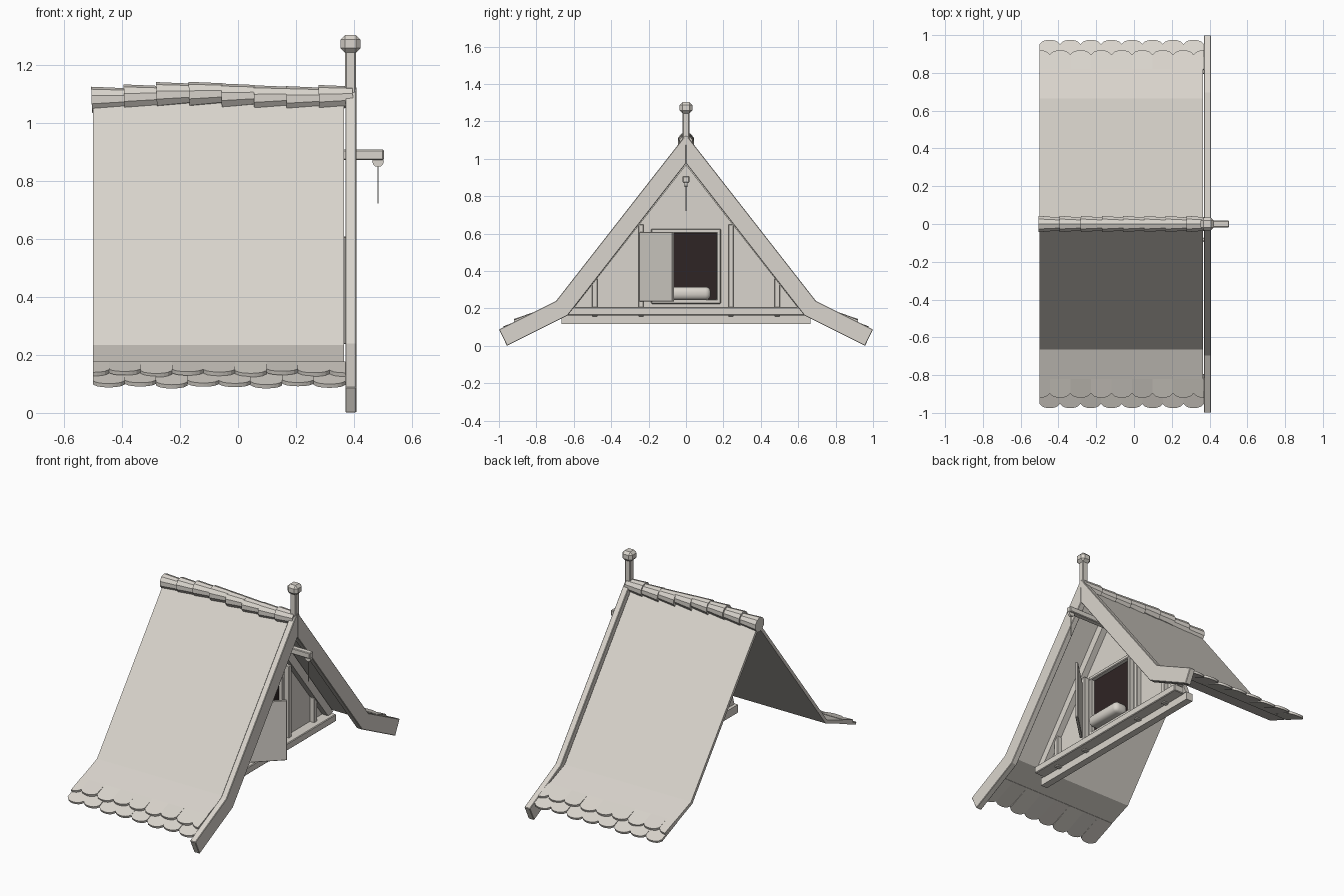
import bpy, bmesh, math
from mathutils import Matrix, Vector

if "Cube" in bpy.data.objects:
    bpy.data.objects.remove(bpy.data.objects["Cube"])


def material(name, rgb):
    m = bpy.data.materials.new(name)
    m.diffuse_color = (*rgb, 1)
    m.use_nodes = True
    m.node_tree.nodes["Principled BSDF"].inputs["Base Color"].default_value = m.diffuse_color
    return m


PLASTER = material("warm_grey", (0.70, 0.665, 0.61))
DARK = material("dark_brown", (0.028, 0.018, 0.018))


def finish(name, bm, mat=PLASTER, bevel=0, smooth=False):
    bmesh.ops.recalc_face_normals(bm, faces=bm.faces)
    me = bpy.data.meshes.new(name)
    bm.to_mesh(me)
    bm.free()
    me.materials.append(mat)
    ob = bpy.data.objects.new(name, me)
    bpy.context.collection.objects.link(ob)
    if bevel:
        b = ob.modifiers.new("bevel", 'BEVEL')
        b.width, b.segments = bevel, 3 if smooth else 1
    if smooth:
        for p in me.polygons:
            p.use_smooth = True
    return ob


def prism(name, pts, x0, x1, bevel=0):
    """Profile in the y-z plane, extruded along x."""
    bm = bmesh.new()
    f = bm.faces.new([bm.verts.new((x0, y, z)) for y, z in pts])
    r = bmesh.ops.extrude_face_region(bm, geom=[f])
    bmesh.ops.translate(bm, vec=(x1 - x0, 0, 0),
                        verts=[v for v in r['geom'] if isinstance(v, bmesh.types.BMVert)])
    return finish(name, bm, PLASTER, bevel)


def box(name, lo, hi, mat=PLASTER, bevel=0, smooth=False):
    bm = bmesh.new()
    bmesh.ops.create_cube(bm, size=1)
    for v in bm.verts:
        v.co = [(a + b) / 2 + c * (b - a) for a, b, c in zip(lo, hi, v.co)]
    return finish(name, bm, mat, bevel, smooth)


def rod(name, a, b, r1, r2, sides=8):
    """Tapered rod between two points."""
    a, b = Vector(a), Vector(b)
    d = b - a
    bm = bmesh.new()
    m = Matrix.Translation((a + b) / 2) @ d.to_track_quat('Z', 'Y').to_matrix().to_4x4()
    bmesh.ops.create_cone(bm, cap_ends=True, segments=sides, radius1=r1, radius2=r2,
                          depth=d.length, matrix=m)
    return finish(name, bm)


def mirrored(pts):
    """Close a half profile with its mirror image across y = 0."""
    return pts + [(-y, z) for y, z in reversed(pts) if y > 0]


# Roof sheet: one bent band per side, open underneath and at the back
outer = [(0.83, 0.172), (0.665, 0.235), (0, 1.09)]
inner = [(0, 1.06), (0.652, 0.218), (0.822, 0.152)]
for s, side in ((-1, "front"), (1, "back")):
    prism(side + "_roof_slope", [(s * y, z) for y, z in outer + inner], -0.5, 0.365)

# Bargeboards framing the gable
for s, side in ((-1, "front"), (1, "back")):
    board = [(0, 1.13), (0.695, 0.24), (1.0, 0.088), (0.957, 0.0), (0.632, 0.163), (0, 0.975)]
    prism(side + "_bargeboard", [(s * y, z) for y, z in board], 0.37, 0.408, 0.003)


# Eave tiles: two overlapping rows with scalloped lower edges
def tile_row(name, s, start, end, drop, shift):
    (y0, z0), (y1, z1) = start, end
    n, x0, x1 = 8, -0.5, 0.37
    w = (x1 - x0) / n
    bm = bmesh.new()
    for i in range(n + (1 if shift else 0)):
        a = x0 + (i - shift) * w
        lift = 0.004 * math.sin(i * 2.3)
        xs = [min(max(a + w * k / 8, x0), x1) for k in range(9)]
        xs = sorted(set(round(x, 5) for x in xs))
        pts = [(xs[0], 0.0), (xs[-1], 0.0)]
        for x in reversed(xs):
            u = (x - a) / w * 2 - 1
            pts.append((x, 1 - drop * (1 - math.sqrt(max(0, 1 - 0.95 * u * u)))))
        top, bot = [], []
        for x, t in pts:
            y, z = y0 + (y1 - y0) * t, z0 + (z1 - z0) * t + lift * t
            top.append(bm.verts.new((x, s * y, z)))
            bot.append(bm.verts.new((x, s * (y - 0.005), z - 0.013)))
        bm.faces.new(top)
        bm.faces.new(bot[::-1])
        for k in range(len(top)):
            j = (k + 1) % len(top)
            bm.faces.new((top[k], bot[k], bot[j], top[j]))
    finish(name, bm)


for s, side in ((-1, "front"), (1, "back")):
    tile_row(side + "_lower_tiles", s, (0.80, 0.173), (0.975, 0.101), 0.17, 0)
    tile_row(side + "_upper_tiles", s, (0.82, 0.178), (0.92, 0.140), 0.30, 0.5)

# Ridge tiles: overlapping tapered caps with an uneven line
heights = [1.080, 1.088, 1.096, 1.097, 1.091, 1.085, 1.082, 1.086]
for i, z in enumerate(heights):
    x = -0.505 + i * 0.112
    rod("ridge_tile_%d" % (i + 1), (x, 0, z), (x + 0.117, 0, z + 0.004), 0.045, 0.036, 10)

# Finial on the gable peak
box("finial_post", (0.369, -0.019, 1.07), (0.407, 0.019, 1.26), PLASTER, 0.005)
box("finial_cap", (0.353, -0.035, 1.243), (0.423, 0.035, 1.303), PLASTER, 0.016)

# Recessed gable wall with its sill board, beam, rafters and posts
prism("gable_wall", mirrored([(0.0, 1.055), (0.645, 0.215), (0.66, 0.165)]), 0.13, 0.16)
box("sill_board", (0.11, -0.665, 0.117), (0.155, 0.665, 0.167))
box("tie_beam", (0.14, -0.64, 0.163), (0.225, 0.64, 0.207), PLASTER, 0.004)
for s, side in ((-1, "front"), (1, "back")):
    rafter = [(0, 1.05), (0.645, 0.215), (0.60, 0.20), (0, 0.965)]
    prism(side + "_wall_rafter", [(s * y, z) for y, z in rafter], 0.15, 0.20)
    box(side + "_inner_post", (0.15, s * 0.24 - 0.014, 0.155), (0.19, s * 0.24 + 0.014, 0.65),
        PLASTER, 0.003)
    box(side + "_outer_post", (0.15, s * 0.488 - 0.014, 0.155), (0.19, s * 0.488 + 0.014, 0.36),
        PLASTER, 0.003)

# Window: dark pane, four frame bars, cushion on the ledge
box("window_pane", (0.158, -0.168, 0.24), (0.165, 0.168, 0.61), DARK)
for s, side in ((-1, "front"), (1, "back")):
    box(side + "_window_jamb", (0.15, s * 0.175 - 0.011, 0.225), (0.19, s * 0.175 + 0.011, 0.625),
        PLASTER, 0.004)
box("window_head", (0.15, -0.186, 0.603), (0.192, 0.186, 0.626), PLASTER, 0.004)
box("window_ledge", (0.15, -0.186, 0.225), (0.192, 0.186, 0.248), PLASTER, 0.004)
box("cushion", (0.155, -0.13, 0.245), (0.25, 0.132, 0.316), PLASTER, 0.028, True)

# Shutter swung half open on the left post
shutter = box("shutter", (-0.008, 0, 0.237), (0.008, 0.255, 0.608), PLASTER, 0.003)
shutter.location = (0.20, -0.245, 0)
shutter.rotation_euler.z = -math.radians(46)

# Hoist beam with pulley and rope
box("hoist_beam", (0.14, -0.018, 0.872), (0.503, 0.018, 0.908), PLASTER, 0.004)
rod("hoist_pulley", (0.483, -0.008, 0.868), (0.483, 0.008, 0.868), 0.02, 0.02, 12)
rod("hoist_rope", (0.483, 0, 0.86), (0.483, 0, 0.722), 0.0025, 0.0025, 6)
